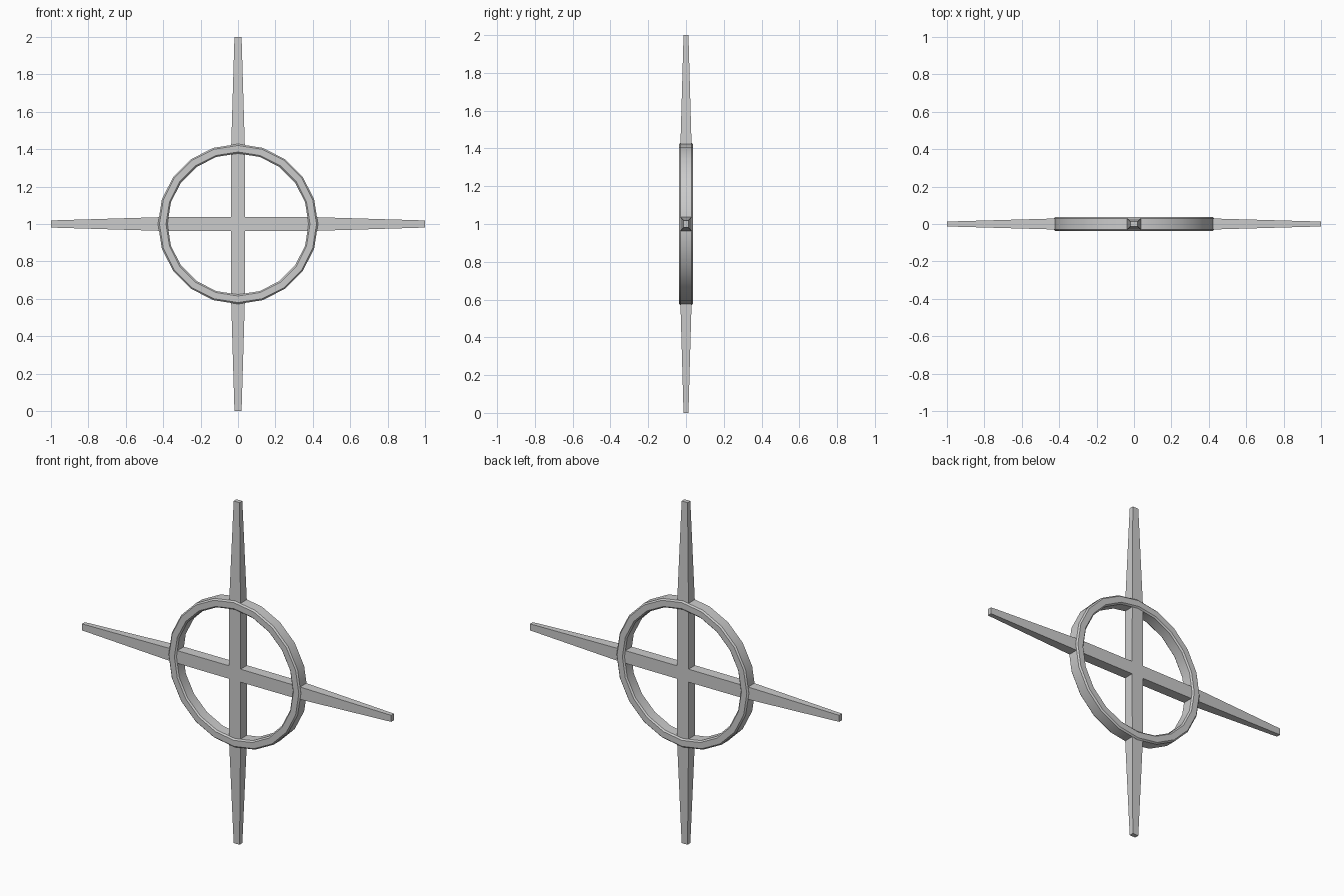
import bpy, bmesh, math
from mathutils import Vector

if "Cube" in bpy.data.objects:
    bpy.data.objects.remove(bpy.data.objects["Cube"])

CENTRE = Vector((0, 0, 1))


def finish(bm, name):
    bmesh.ops.recalc_face_normals(bm, faces=bm.faces)
    mesh = bpy.data.meshes.new(name)
    bm.to_mesh(mesh)
    bm.free()
    obj = bpy.data.objects.new(name, mesh)
    obj.location = CENTRE
    bpy.context.collection.objects.link(obj)
    return obj


def extrude_arm(bm, face, axis, reach, width, depth):
    """Pull an end face out along axis to the given reach and half sizes."""
    new = bmesh.ops.extrude_discrete_faces(bm, faces=[face])["faces"][0]
    side = Vector((axis.z, 0, axis.x))
    for v in new.verts:
        s = math.copysign(width, v.co.dot(side))
        y = math.copysign(depth, v.co.y)
        v.co = axis * reach + side * s + Vector((0, y, 0))
    return new


# Four-armed cross: straight inside the ring, tapering outside it
bm = bmesh.new()
bmesh.ops.create_cube(bm, size=1)
for v in bm.verts:
    v.co = Vector((v.co.x * 0.076, v.co.y * 0.06, v.co.z * 0.076))
bm.normal_update()
for axis in (Vector((1, 0, 0)), Vector((-1, 0, 0)), Vector((0, 0, 1)), Vector((0, 0, -1))):
    face = max(bm.faces, key=lambda f: f.calc_center_median().dot(axis))
    face = extrude_arm(bm, face, axis, 0.40, 0.037, 0.03)
    extrude_arm(bm, face, axis, 1.0, 0.019, 0.013)
finish(bm, "cross_arms")

# Ring: chamfered rectangular profile swept round the y axis in 20 sides
SIDES = 20
profile = [(0.377, -0.030), (0.385, -0.038), (0.420, -0.038), (0.428, -0.030),
           (0.428, 0.030), (0.420, 0.038), (0.385, 0.038), (0.377, 0.030)]
bm = bmesh.new()
loops = []
for i in range(SIDES):
    a = 2 * math.pi * i / SIDES
    loops.append([bm.verts.new((r * math.cos(a), y, r * math.sin(a))) for r, y in profile])
for i in range(SIDES):
    here, there = loops[i], loops[(i + 1) % SIDES]
    for j in range(len(profile)):
        k = (j + 1) % len(profile)
        bm.faces.new((here[j], here[k], there[k], there[j]))
ring = finish(bm, "ring")
bpy.ops.object.select_all(action='DESELECT')
ring.select_set(True)
bpy.context.view_layer.objects.active = ring
bpy.ops.object.shade_smooth_by_angle(angle=math.radians(30))
